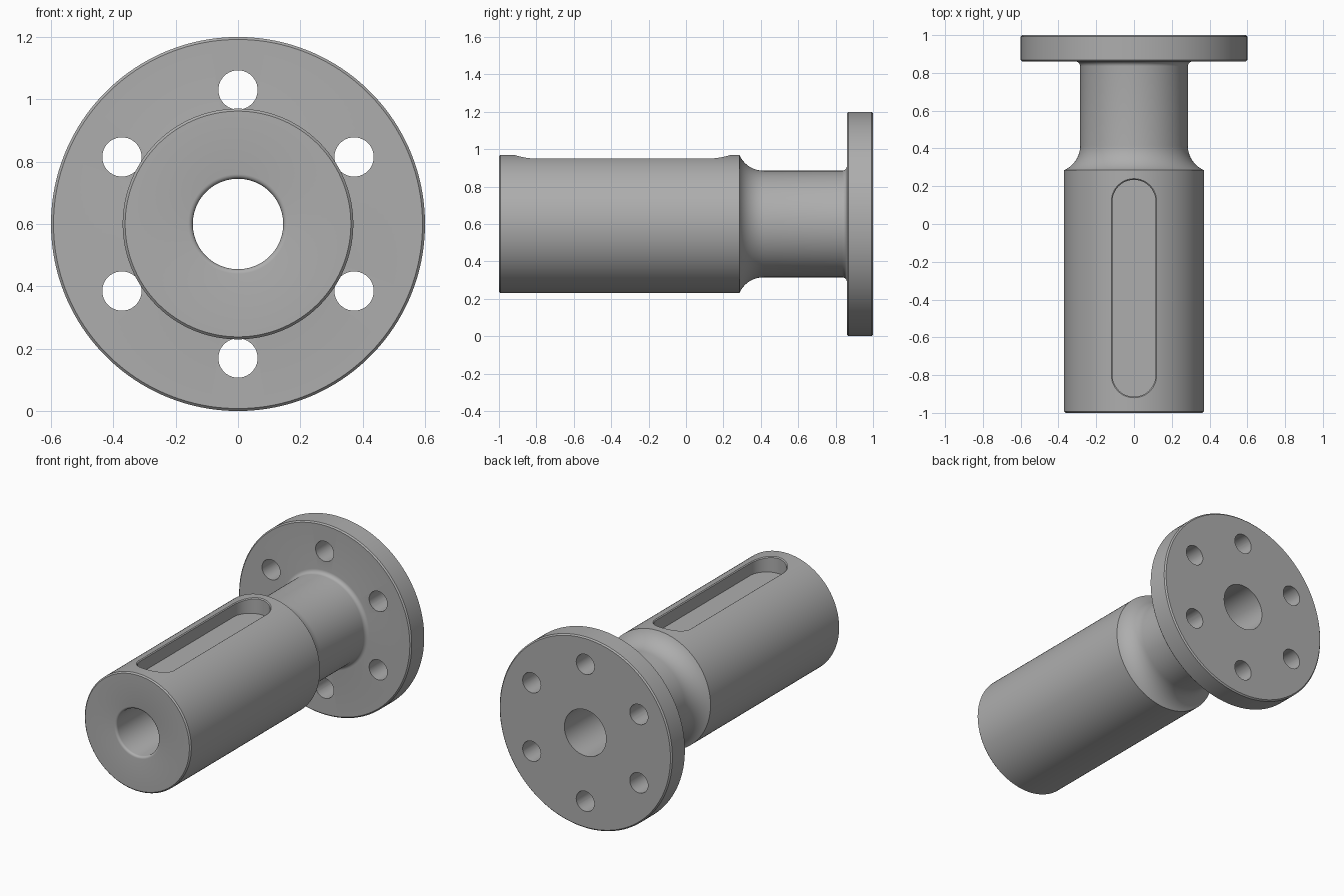
import bpy, bmesh
from math import pi, sin, cos, sqrt, asin, radians
from mathutils import Matrix, Vector

cube = bpy.data.objects.get("Cube")
if cube:
    bpy.data.objects.remove(cube, do_unlink=True)

AXIS_Z = 0.6          # height of the shaft axis
SHAFT_R = 0.37
NECK_R = 0.285
BORE_R = 0.145
FLANGE_R = 0.6

steel = bpy.data.materials.new("grey steel")
steel.use_nodes = True
steel.diffuse_color = (0.42, 0.42, 0.42, 1)
steel.node_tree.nodes["Principled BSDF"].inputs["Base Color"].default_value = (0.42, 0.42, 0.42, 1)


def make_object(name, bm):
    bmesh.ops.recalc_face_normals(bm, faces=bm.faces)
    mesh = bpy.data.meshes.new(name)
    bm.to_mesh(mesh)
    bm.free()
    mesh.materials.append(steel)
    obj = bpy.data.objects.new(name, mesh)
    bpy.context.collection.objects.link(obj)
    return obj


def arc(y, r, radius, start, end, steps):
    """Points of an arc in the (y, r) profile plane, angles in radians."""
    angles = [start + (end - start) * i / steps for i in range(steps + 1)]
    return [(y + radius * cos(a), r + radius * sin(a)) for a in angles]


def lathe(name, profile, steps=144):
    """Revolve a closed (y, r) profile about the shaft axis."""
    bm = bmesh.new()
    rings = []
    for i in range(steps):
        a = 2 * pi * (i + 0.5) / steps
        rings.append([bm.verts.new((r * sin(a), y, AXIS_Z + r * cos(a))) for y, r in profile])
    n = len(profile)
    for i in range(steps):
        a, b = rings[i], rings[(i + 1) % steps]
        for j in range(n):
            k = (j + 1) % n
            bm.faces.new((a[j], a[k], b[k], b[j]))
    return make_object(name, bm)


# Hollow shaft, relieved neck and flange as one turned profile
cove = 0.142
cove_start = -pi / 2 - asin(0.13 / cove)
c = 0.008
profile = arc(-0.985, BORE_R + 0.015, 0.015, pi * 1.5, pi, 4)
profile += [(-1, SHAFT_R - c), (-1 + c, SHAFT_R), (0.285, SHAFT_R)]
profile += arc(0.415, NECK_R + cove, cove, cove_start, -pi / 2, 12)[1:]
profile += arc(0.835, NECK_R + 0.025, 0.025, -pi / 2, 0, 6)
profile += [(0.86, FLANGE_R - c), (0.86 + c, FLANGE_R), (1 - c, FLANGE_R), (1, FLANGE_R - c)]
profile += [(1, BORE_R)]
shaft = lathe("flanged_hollow_shaft", profile)


# Keyway cutter: rounded slot with a lip flared along the shaft surface
def slot_outline(half_width, grow, steps=24):
    pts = []
    for y, start in ((0.12, 0), (-0.80, pi)):
        for i in range(steps + 1):
            a = start + pi * i / steps
            w = half_width + grow
            pts.append((w * cos(a), y + w * sin(a)))
    return pts


def keyway_cutter(half_width=0.114, floor=0.87, lip=0.006):
    inner, outer = slot_outline(half_width, 0), slot_outline(half_width, 2 * lip)

    def on_shaft(pts, radius):
        return [(x, y, AXIS_Z + sqrt(radius ** 2 - x ** 2)) for x, y in pts]

    layers = [[(x, y, floor) for x, y in inner],
              on_shaft(inner, SHAFT_R - lip),
              on_shaft(outer, SHAFT_R + lip),
              [(x, y, 1.1) for x, y in outer]]
    bm = bmesh.new()
    rings = [[bm.verts.new(p) for p in layer] for layer in layers]
    n = len(inner)
    for low, high in zip(rings, rings[1:]):
        for i in range(n):
            k = (i + 1) % n
            bm.faces.new((low[i], low[k], high[k], high[i]))
    bm.faces.new(rings[0][::-1])
    bm.faces.new(rings[-1])
    return make_object("keyway_cutter", bm)


# Bolt hole cutters: six pins around the flange
def bolt_hole_cutter():
    bm = bmesh.new()
    for i in range(6):
        a = radians(90 + 60 * i)
        place = Matrix.Translation(Vector((0.43 * cos(a), 0.93, AXIS_Z + 0.43 * sin(a))))
        bmesh.ops.create_cone(bm, cap_ends=True, segments=40, radius1=0.063, radius2=0.063,
                              depth=0.3, matrix=place @ Matrix.Rotation(pi / 2, 4, 'X'))
    return make_object("bolt_hole_cutter", bm)


bpy.ops.object.select_all(action='DESELECT')
bpy.context.view_layer.objects.active = shaft
shaft.select_set(True)
for cutter in (keyway_cutter(), bolt_hole_cutter()):
    cut = shaft.modifiers.new(cutter.name, 'BOOLEAN')
    cut.operation = 'DIFFERENCE'
    cut.solver = 'EXACT'
    cut.object = cutter
    bpy.ops.object.modifier_apply(modifier=cut.name)
    bpy.data.objects.remove(cutter, do_unlink=True)

bpy.ops.object.shade_smooth_by_angle(angle=radians(30))
